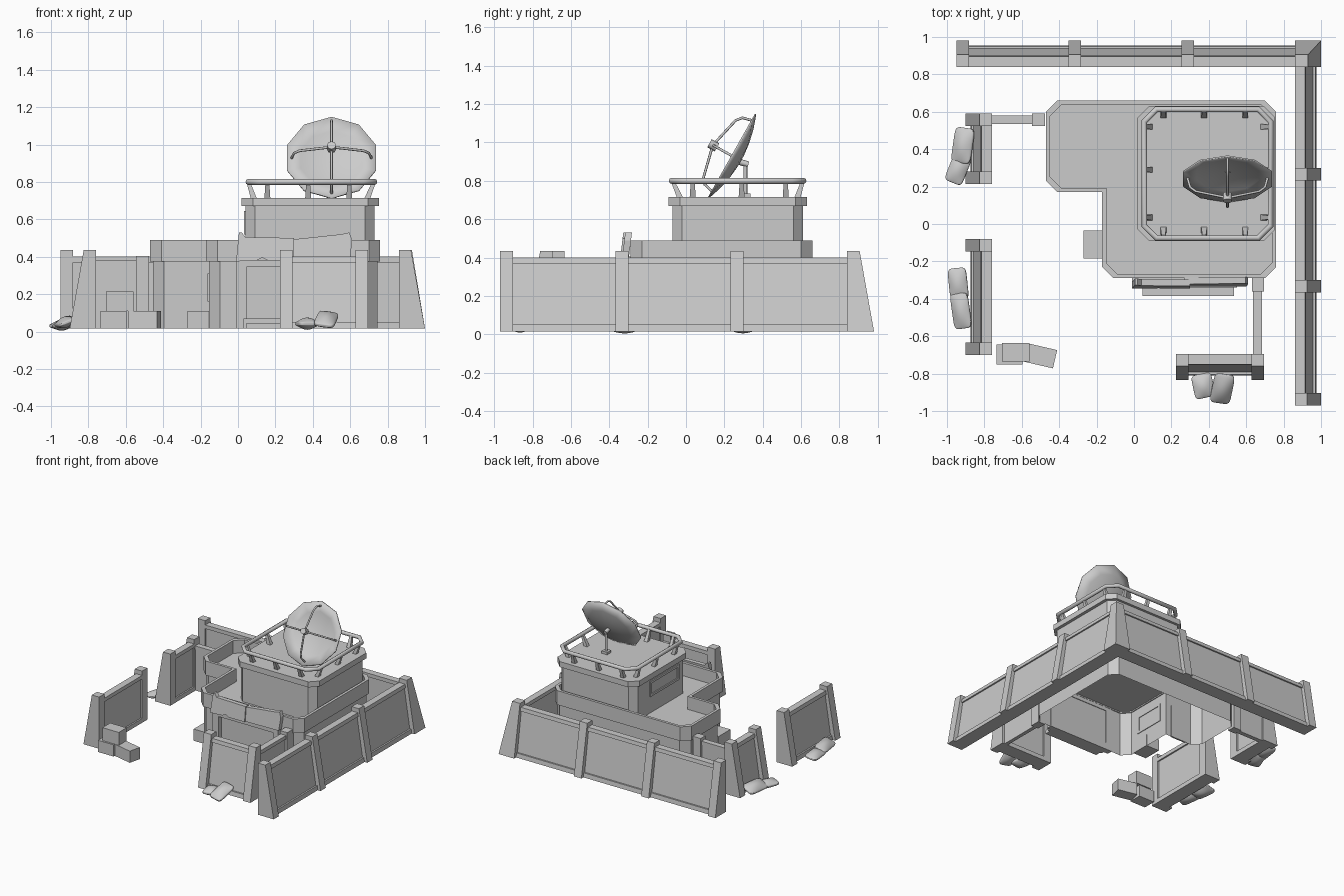
import bpy, bmesh, math
from mathutils import Matrix, Vector

if "Cube" in bpy.data.objects:
    bpy.data.objects.remove(bpy.data.objects["Cube"])

GREY = (0.6, 0.6, 0.6, 1)
mat = bpy.data.materials.new("concrete_grey")
mat.use_nodes = True
mat.diffuse_color = GREY
mat.node_tree.nodes["Principled BSDF"].inputs["Base Color"].default_value = GREY
BASE = 0.015


def make(name, verts, faces, matrix=Matrix(), smooth=False):
    bm = bmesh.new()
    vs = [bm.verts.new(matrix @ Vector(v)) for v in verts]
    for f in faces:
        bm.faces.new([vs[i] for i in f])
    bmesh.ops.recalc_face_normals(bm, faces=bm.faces)
    me = bpy.data.meshes.new(name)
    bm.to_mesh(me)
    bm.free()
    me.materials.append(mat)
    if smooth:
        me.shade_smooth()
    ob = bpy.data.objects.new(name, me)
    bpy.context.collection.objects.link(ob)
    return ob


def loft(name, loops, cap_start=True, cap_end=True, closed=False, matrix=Matrix(), smooth=False):
    """Skin a row of point loops of equal length."""
    n, m = len(loops[0]), len(loops)
    faces = []
    for k in range(m if closed else m - 1):
        a, b = k * n, (k + 1) % m * n
        faces += [(a + i, a + (i + 1) % n, b + (i + 1) % n, b + i) for i in range(n)]
    if cap_start and not closed:
        faces.append(tuple(range(n)))
    if cap_end and not closed:
        faces.append(tuple(range((m - 1) * n, m * n)))
    return make(name, [p for lp in loops for p in lp], faces, matrix, smooth)


def rect(x0, x1, y0, y1, z):
    return [(x0, y0, z), (x1, y0, z), (x1, y1, z), (x0, y1, z)]


def box(name, x0, x1, y0, y1, z0, z1, matrix=Matrix()):
    return loft(name, [rect(x0, x1, y0, y1, z0), rect(x0, x1, y0, y1, z1)], matrix=matrix)


def at(pts, z):
    return [(x, y, z) for x, y in pts]


def tube(name, points, radius, closed=False, sides=8):
    cu = bpy.data.curves.new(name, 'CURVE')
    cu.dimensions = '3D'
    cu.bevel_depth = radius
    cu.bevel_resolution = sides // 4
    cu.use_fill_caps = True
    sp = cu.splines.new('POLY')
    sp.points.add(len(points) - 1)
    for p, q in zip(sp.points, points):
        p.co = (*q, 1)
    sp.use_cyclic_u = closed
    cu.materials.append(mat)
    ob = bpy.data.objects.new(name, cu)
    bpy.context.collection.objects.link(ob)


# Perimeter walls: battered posts with framed panels between them
PANEL = [(0, BASE), (.115, BASE), (.11, .05), (.097, .05), (.048, .37), (.06, .37),
         (.055, .4), (0, .4), (0, .37), (.012, .37), (.012, .05), (0, .05)]


def fence(name, x, y, angle, length, posts):
    m = Matrix.Translation((x, y, 0)) @ Matrix.Rotation(math.radians(angle), 4, 'Z')
    loft(name + "_panel", [[(s, d, z) for d, z in PANEL] for s in (.03, length - .03)], matrix=m)
    for i, s in enumerate(posts):
        loft(f"{name}_post_{i}", [rect(s, s + .067, 0, .14, BASE), rect(s, s + .067, 0, .065, .435)], matrix=m)


fence("back_wall", -.95, .84, 0, 1.87, (0, .6, 1.205))
fence("left_side_wall", .86, .87, -90, 1.84, (.57, 1.17, 1.773))
fence("right_front_wall", -.76, -.70, 90, .62, (0, .553))
fence("right_rear_wall", -.76, .215, 90, .375, (0, .308))
fence("front_wall", .695, -.695, 180, .47, (0, .403))
loft("corner_post", [rect(.86, 1, .84, .98, BASE), rect(.86, .93, .84, .905, .435)])

# Thin link walls to the building
box("rear_link_wall", -.77, -.5, .54, .575, BASE, .375)
box("rear_link_rail", -.77, -.5, .535, .58, .35, .38)
box("rear_link_post", -.545, -.475, .525, .59, BASE, .405)
box("front_link_wall", .645, .675, -.70, -.3, BASE, .375)
box("front_link_rail", .635, .685, -.70, -.3, .35, .38)
box("front_link_post", .63, .695, -.36, -.28, BASE, .405)


# Building: L-shaped shell, roof slab and parapet
def l_plan(o):
    l, r, f, b, n, s, c = -.47 + o, .76 - o, -.29 + o, .66 - o, -.17 + o, .17 + o, .06
    return [(l + c, b), (r - c, b), (r, b - c), (r, f + c), (r - c, f), (n + c, f),
            (n, f + c), (n, s), (l + c, s), (l, s + c), (l, b - c)]


loft("building_walls", [at(l_plan(.015), BASE), at(l_plan(.015), .385)], cap_start=False)
loft("parapet", [at(l_plan(0), .375), at(l_plan(0), .49), at(l_plan(.022), .49),
                 at(l_plan(.022), .375)], closed=True)


# Tower with overhanging cap
def octagon(x0, x1, y0, y1, c):
    return [(x0 + c, y0), (x1 - c, y0), (x1, y0 + c), (x1, y1 - c),
            (x1 - c, y1), (x0 + c, y1), (x0, y1 - c), (x0, y0 + c)]


tower = octagon(.04, .73, -.07, .61, .05)
cap = octagon(.02, .755, -.09, .63, .06)
loft("tower_walls", [at(tower, .385), at(tower, .68)])
loft("tower_cap", [at(cap, .67), at(cap, .715)])

# Railing on slanted brackets
tube("railing", at(octagon(.055, .73, -.075, .613, .065), .80), .016, True)


def bracket(i, x, y, dx, dy):
    h = .016
    loft(f"rail_bracket_{i}", [rect(x - h, x + h, y - h, y + h, .71),
                               rect(x + dx - .01, x + dx + .01, y + dy - .01, y + dy + .01, .80)])


spots = [(x, y, 0, d) for x in (.157, .375, .595) for y, d in ((.58, .03), (-.03, -.04))]
spots += [(x, y, d, 0) for y in (.52, .29, .035) for x, d in ((.085, -.03), (.69, .038))]
for i, s in enumerate(spots):
    bracket(i, *s)


# Window frames on the faces turned to -x
def side_window(name, x, y0, y1, z0, z1):
    t, a, b = .018, x - .009, x + .005
    box(name + "_sill", a, b, y0, y1, z0, z0 + t)
    box(name + "_head", a, b, y0, y1, z1 - t, z1)
    box(name + "_jamb_front", a, b, y0, y0 + t, z0, z1)
    box(name + "_jamb_rear", a, b, y1 - t, y1, z0, z1)


side_window("tower_window", .04, .04, .41, .52, .645)
side_window("lower_window", -.155, -.14, .12, .16, .31)

# Wing door and entrance block
box("wing_door", -.345, -.205, .177, .19, BASE, .28)
box("entrance_block", -.27, -.15, -.185, -.035, BASE, .11)

# Front gate with frame, sill and ramp
box("gate_jamb_right", -.01, .045, -.315, -.27, BASE, .375)
box("gate_jamb_left", .535, .58, -.315, -.27, BASE, .375)
box("gate_lintel", -.01, .58, -.315, -.27, .345, .38)
box("gate_sill", .03, .55, -.34, -.27, BASE, .07)
box("gate_ramp", .045, .535, -.385, -.33, BASE, .045)


# Battered armour plates above the gate
def plate(name, pts, y):
    def lean(x, z, d):
        return (x, y + d + (z - .38) * .12, z)
    loft(name, [[lean(x, z, d) for x, z in pts] for d in (0, .035)])


plate("armour_plate_right", [(-.01, .375), (.1, .38), (.13, .395), (.16, .38), (.3, .38), (.3, .5),
                             (.04, .505), (.02, .53), (.005, .53)], -.345)
plate("armour_plate_left", [(.27, .38), (.6, .385), (.61, .49), (.595, .53), (.55, .52), (.27, .49)], -.335)

# Dish: shallow ten-sided bowl tilted up to the front
tilt = Matrix(((1, 0, 0, .5), (0, .49, -.87, .24), (0, .87, .49, .93), (0, 0, 0, 1)))
R = .25
rings = []
for k in (.12, .4, .7, 1):
    rings.append([(R * k * math.sin(math.tau * i / 10), R * k * math.cos(math.tau * i / 10),
                   -.05 * (1 - k * k)) for i in range(10)])
dish = loft("dish_bowl", rings, cap_end=False, matrix=tilt, smooth=True)
shell = dish.modifiers.new("thickness", 'SOLIDIFY')
shell.thickness = .008
shell.offset = 0

# Feed arms and receiver
for i in range(4):
    c, s = round(math.cos(i * math.pi / 2)), round(math.sin(i * math.pi / 2))
    path = [(0, .115), (.17, .075), (.2, .05), (.215, -.01)]
    tube(f"feed_arm_{i}", [tilt @ Vector((r * s, r * c, a)) for r, a in path], .007)
tube("receiver", [tilt @ Vector((0, 0, a)) for a in (.09, .135)], .024)

# Dish mast
tube("dish_mast", [(.5, .31, .71), (.5, .31, .89)], .01)
tube("mast_head", [(.5, .275, .9), (.5, .325, .885)], .016)
box("mast_foot", .475, .525, .285, .335, .71, .735)

# Crates
box("crate_low", -.735, -.595, -.75, -.645, BASE, .11)
box("crate_top", -.705, -.558, -.735, -.635, .11, .215)
box("crate_turned", -.08, .08, -.05, .05, BASE, .11,
    Matrix.Translation((-.5, -.705, 0)) @ Matrix.Rotation(math.radians(-13), 4, 'Z'))


# Sandbags: soft pillows pinched at the corners
def sandbag(i, loc, size, turn, lean=0, pitch=0):
    bm = bmesh.new()
    bmesh.ops.create_cube(bm, size=1)
    bmesh.ops.subdivide_edges(bm, edges=bm.edges[:], cuts=2, use_grid_fill=True)
    for v in bm.verts:
        edge = max(abs(v.co.x), abs(v.co.y))
        v.co.z *= .35 if edge > .4 else 1.15
    me = bpy.data.meshes.new(f"sandbag_{i}")
    bm.to_mesh(me)
    bm.free()
    me.materials.append(mat)
    me.shade_smooth()
    ob = bpy.data.objects.new(f"sandbag_{i}", me)
    bpy.context.collection.objects.link(ob)
    ob.location, ob.scale = loc, size
    ob.rotation_euler = [math.radians(a) for a in (pitch, lean, turn)]
    ob.modifiers.new("soft", 'SUBSURF').levels = 2
    ob.modifiers["soft"].render_levels = 2


sandbag(0, (-.915, .42, .05), (.11, .19, .06), -8, -22)
sandbag(1, (-.94, .295, .035), (.10, .16, .055), -22, -6)
sandbag(2, (-.94, -.32, .035), (.10, .17, .055), 6, -10)
sandbag(3, (-.925, -.465, .05), (.10, .19, .055), 8, -22)
sandbag(4, (.37, -.865, .042), (.11, .13, .06), 12)
sandbag(5, (.472, -.88, .065), (.11, .17, .06), -8, 8, 24)
